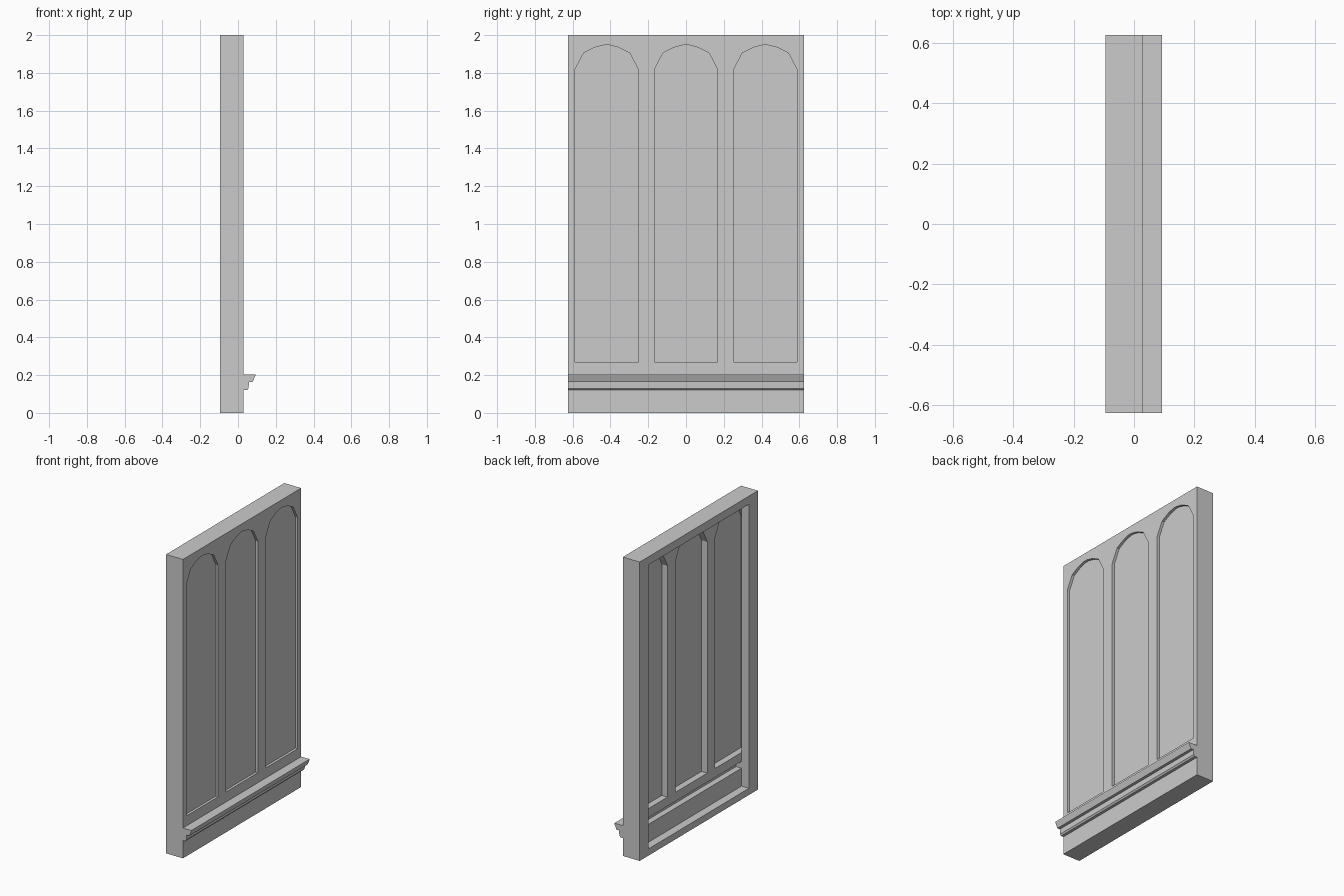
import bpy
import bmesh
from mathutils import Matrix

cube = bpy.data.objects.get("Cube")
if cube:
    bpy.data.objects.remove(cube, do_unlink=True)

GREY = (0.6, 0.6, 0.6, 1.0)
stone = bpy.data.materials.new("plain grey")
stone.use_nodes = True
stone.diffuse_color = GREY
stone.node_tree.nodes["Principled BSDF"].inputs["Base Color"].default_value = GREY

HALF_WIDTH, HEIGHT = 0.625, 2.0
# Drawing planes: wall outlines are (y, z) pushed along x, mouldings (x, z) along y
ACROSS = Matrix(((0, 0, 1, 0), (1, 0, 0, 0), (0, 1, 0, 0), (0, 0, 0, 1)))
ALONG = Matrix(((1, 0, 0, 0), (0, 0, -1, 0), (0, 1, 0, 0), (0, 0, 0, 1)))


def extrude(name, outlines, start, end, plane=ACROSS):
    """Fill the first outline, leave the others as holes, give it thickness."""
    curve = bpy.data.curves.new(name, "CURVE")
    curve.dimensions = "2D"
    curve.fill_mode = "BOTH"
    curve.extrude = (end - start) / 2
    for outline in outlines:
        spline = curve.splines.new("POLY")
        spline.points.add(len(outline) - 1)
        for point, (u, v) in zip(spline.points, outline):
            point.co = (u, v, 0, 1)
        spline.use_cyclic_u = True
    temp = bpy.data.objects.new(name + " outline", curve)
    bpy.context.collection.objects.link(temp)
    graph = bpy.context.evaluated_depsgraph_get()
    mesh = bpy.data.meshes.new_from_object(temp.evaluated_get(graph))
    bpy.data.objects.remove(temp, do_unlink=True)
    bpy.data.curves.remove(curve)
    mesh.name = name
    mesh.transform(plane @ Matrix.Translation((0, 0, (start + end) / 2)))
    bm = bmesh.new()
    bm.from_mesh(mesh)
    bmesh.ops.remove_doubles(bm, verts=bm.verts, dist=0.0001)
    bmesh.ops.recalc_face_normals(bm, faces=bm.faces)
    for face in bm.faces:
        face.smooth = False
    bm.to_mesh(mesh)
    bm.free()
    mesh.materials.clear()
    mesh.materials.append(stone)
    obj = bpy.data.objects.new(name, mesh)
    bpy.context.collection.objects.link(obj)
    return obj


def rectangle(half, low, high):
    return [(-half, low), (half, low), (half, high), (-half, high)]


def arch(centre):
    right = [(0.168, 0.27), (0.168, 1.817), (0.122, 1.905),
             (0.062, 1.935), (0.015, 1.947)]
    left = [(-y, z) for y, z in reversed(right)]
    return [(centre + y, z) for y, z in right + left]


wall = rectangle(HALF_WIDTH, 0, HEIGHT)
arches = [arch(c) for c in (-0.42, 0, 0.42)]

# Raised border around the hollow back
extrude("back_border", [wall, rectangle(0.53, 0.045, 1.945)], -0.095, -0.04)

# Wall body with arched openings; the rear layer has a groove behind the ledge
groove = rectangle(0.53, 0.165, 0.21)
extrude("wall_back_layer", [wall, groove] + arches, -0.04, 0.0)
extrude("wall_front_layer", [wall] + arches, 0.0, 0.03)

# Thin recessed panels closing the arches
for side, outline in zip(("right", "middle", "left"), arches):
    extrude("arched_panel_" + side, [outline], 0.003, 0.013)

# Stepped ledge moulding across the front
ledge = [(0.03, 0.203), (0.092, 0.203), (0.092, 0.197), (0.077, 0.163),
         (0.058, 0.163), (0.056, 0.13), (0.048, 0.12), (0.03, 0.12)]
extrude("ledge_moulding", [ledge], -HALF_WIDTH, HALF_WIDTH, ALONG)
